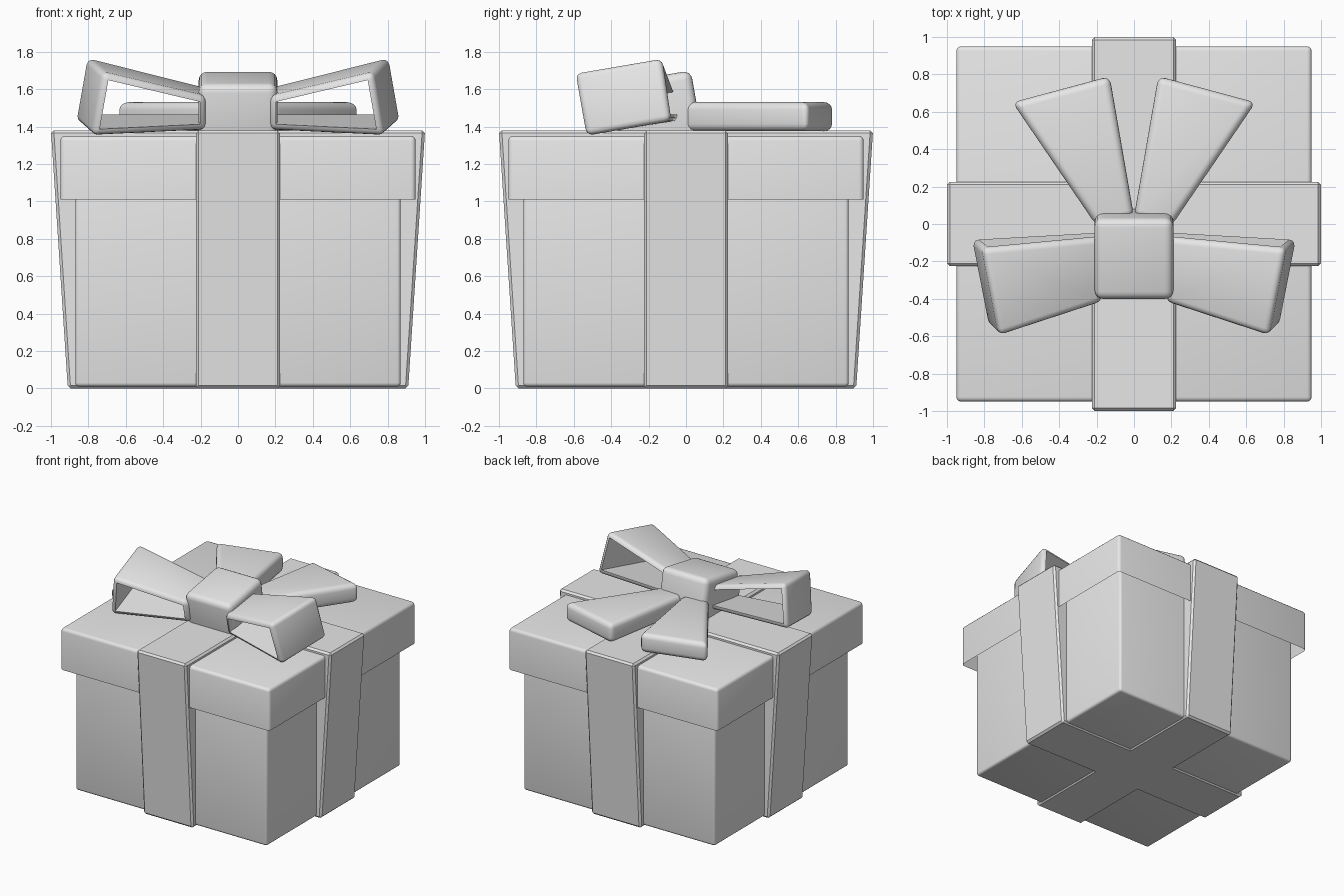
import bpy, bmesh, math
from mathutils import Matrix, Vector

if "Cube" in bpy.data.objects:
    bpy.data.objects.remove(bpy.data.objects["Cube"], do_unlink=True)

grey = bpy.data.materials.new("light_grey")
grey.use_nodes = True
COLOUR = (0.8, 0.8, 0.8, 1)
grey.diffuse_color = COLOUR
grey.node_tree.nodes["Principled BSDF"].inputs["Base Color"].default_value = COLOUR


def finish(name, bm, smooth=True):
    bmesh.ops.recalc_face_normals(bm, faces=bm.faces)
    mesh = bpy.data.meshes.new(name)
    bm.to_mesh(mesh)
    bm.free()
    mesh.materials.append(grey)
    obj = bpy.data.objects.new(name, mesh)
    bpy.context.collection.objects.link(obj)
    if smooth:
        bpy.ops.object.select_all(action='DESELECT')
        obj.select_set(True)
        bpy.context.view_layer.objects.active = obj
        bpy.ops.object.shade_smooth_by_angle(angle=math.radians(35))
    return obj


def block(bottom, top):
    """Six-sided solid between two matching four-point rings."""
    bm = bmesh.new()
    a = [bm.verts.new(p) for p in bottom]
    b = [bm.verts.new(p) for p in top]
    bm.faces.new(a)
    bm.faces.new(b)
    for i in range(4):
        j = (i + 1) % 4
        bm.faces.new((a[i], a[j], b[j], b[i]))
    bmesh.ops.recalc_face_normals(bm, faces=bm.faces)
    return bm


def rect(hx, hy, z):
    return [(-hx, -hy, z), (hx, -hy, z), (hx, hy, z), (-hx, hy, z)]


def bevel(bm, width, segments, edges=None):
    bmesh.ops.bevel(bm, geom=edges or bm.edges[:], offset=width, segments=segments,
                    profile=0.5, affect='EDGES', clamp_overlap=True)


# Box body
bm = block(rect(0.87, 0.87, 0.01), rect(0.87, 0.87, 1.3))
bevel(bm, 0.02, 3)
finish("box_body", bm)

# Lid, open underneath
bm = block(rect(0.95, 0.95, 1.01), rect(0.95, 0.95, 1.35))
bevel(bm, 0.025, 3, [e for e in bm.edges if max(v.co.z for v in e.verts) > 1.2])
bmesh.ops.delete(bm, geom=[f for f in bm.faces if f.calc_center_median().z < 1.02],
                 context='FACES_ONLY')
finish("lid", bm)

# Crossed ribbons, flaring towards the lid
for name, angle in (("ribbon_front_back", math.pi / 2), ("ribbon_sides", 0)):
    bm = block(rect(0.91, 0.225, 0), rect(1.0, 0.225, 1.38))
    bevel(bm, 0.015, 1)
    bm.transform(Matrix.Rotation(angle, 4, 'Z'))
    finish(name, bm, smooth=False)

# Knot, tipped forward
bm = block(rect(0.21, 0.22, -0.18), rect(0.21, 0.22, 0.18))
bevel(bm, 0.045, 4)
bm.transform(Matrix.Translation((0, -0.16, 1.485)) @ Matrix.Rotation(math.radians(10), 4, 'X'))
finish("bow_knot", bm)

# Open front loops: rings run inner front, outer front, outer back, inner back
LOOP_BOTTOM = [(0.17, -0.38, 1.38), (0.78, -0.54, 1.35), (0.87, -0.08, 1.43), (0.17, -0.04, 1.43)]
LOOP_TOP = [(0.17, -0.42, 1.56), (0.72, -0.60, 1.69), (0.81, -0.13, 1.77), (0.17, -0.07, 1.61)]
# Flat rear loops, seen from above
TAIL = [(0.0, 0.04), (0.2, -0.01), (0.65, 0.65), (0.13, 0.79)]

for side, s in (("left", 1), ("right", -1)):
    def flip(points):
        return [(s * x, y, z) for x, y, z in points]

    bm = block(flip(LOOP_BOTTOM), flip(LOOP_TOP))
    bevel(bm, 0.035, 3)
    bm.normal_update()
    # Cut the front and back faces away and join the holes with an inner wall
    big = sorted(bm.faces, key=lambda f: -f.calc_area())[:6]
    ends = sorted(big, key=lambda f: f.normal.y)
    holes = [ends[0], ends[-1]]
    rims = [e for f in holes for e in f.edges]
    bmesh.ops.delete(bm, geom=holes, context='FACES_ONLY')
    bmesh.ops.bridge_loops(bm, edges=rims)
    finish("front_loop_" + side, bm)

    bm = block(flip([(x, y, 1.375) for x, y in TAIL]), flip([(x, y, 1.53) for x, y in TAIL]))
    bevel(bm, 0.04, 4)
    finish("rear_loop_" + side, bm)
